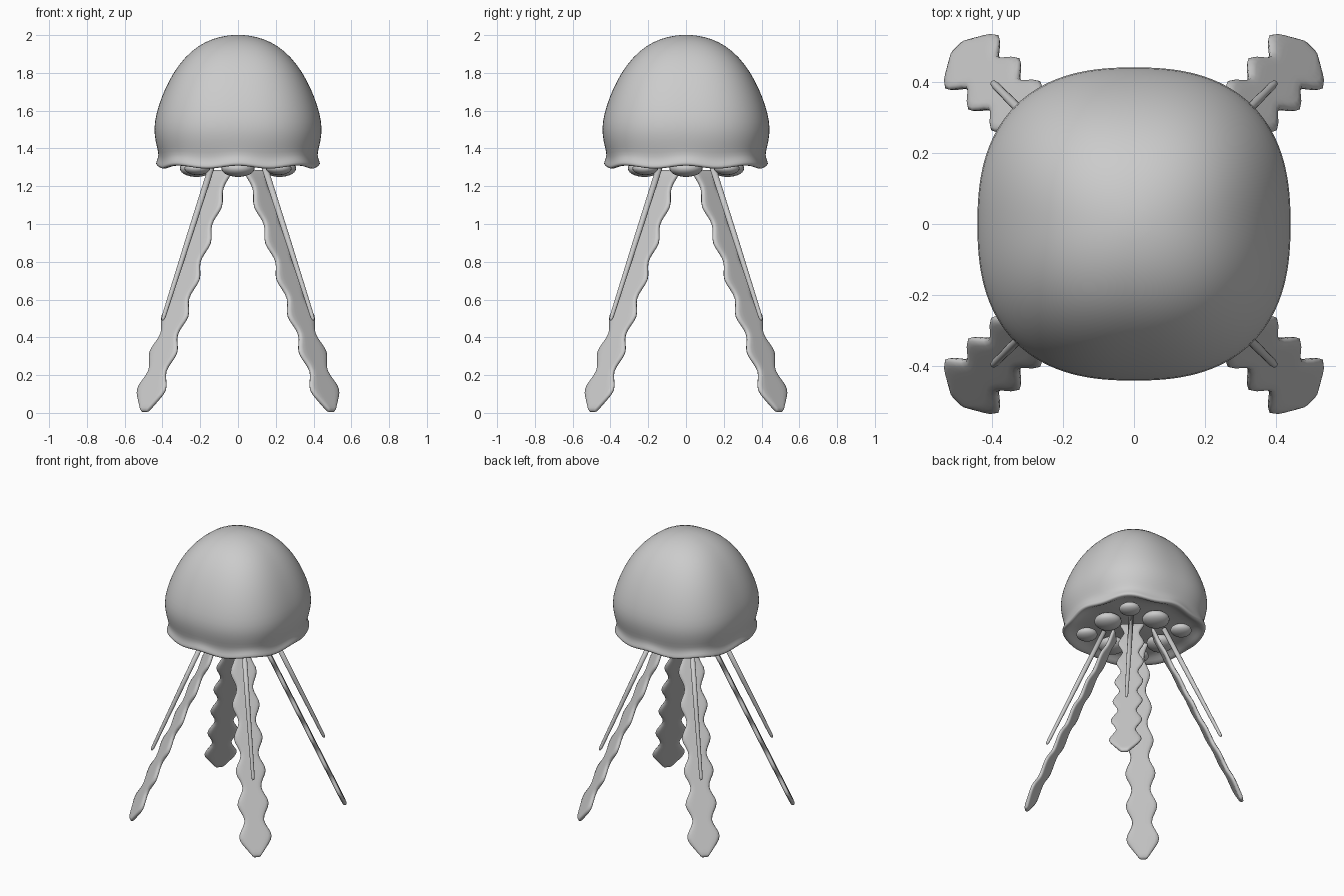
import bpy, bmesh, math
from mathutils import Vector

if "Cube" in bpy.data.objects:
    bpy.data.objects.remove(bpy.data.objects["Cube"])


def finish(name, bm, levels=0, solid=0):
    bmesh.ops.recalc_face_normals(bm, faces=bm.faces)
    me = bpy.data.meshes.new(name)
    bm.to_mesh(me)
    bm.free()
    for p in me.polygons:
        p.use_smooth = True
    ob = bpy.data.objects.new(name, me)
    bpy.context.collection.objects.link(ob)
    if solid:
        m = ob.modifiers.new("thickness", 'SOLIDIFY')
        m.thickness = solid
        m.offset = 0
    if levels:
        ob.modifiers.new("smooth", 'SUBSURF').levels = levels
        ob.modifiers["smooth"].render_levels = levels
    return ob


def bridge(bm, a, b):
    n = len(a)
    for i in range(n):
        bm.faces.new((a[i], a[(i + 1) % n], b[(i + 1) % n], b[i]))


# Bell: rounded-square rings, (radius, height, rim waviness)
profile = [(.06, 1.998, 0), (.13, 1.983, 0), (.21, 1.945, 0), (.28, 1.885, 0),
           (.34, 1.805, 0), (.385, 1.72, 0), (.42, 1.63, 0), (.443, 1.54, 0),
           (.443, 1.47, 0), (.428, 1.405, .2), (.415, 1.36, .6),
           (.424, 1.328, 1), (.432, 1.308, 1), (.415, 1.297, 1),
           (.385, 1.31, .8), (.35, 1.335, .3), (.25, 1.335, 0), (.1, 1.315, 0)]
SEG = 64
bm = bmesh.new()
rings = []
for r, z, w in profile:
    ring = []
    for i in range(SEG):
        a = 2 * math.pi * i / SEG
        c, s = math.cos(a), math.sin(a)
        n = 2.0 + .5 * min(1, r / .3)
        k = r / (abs(c) ** n + abs(s) ** n) ** (1 / n)
        wave = w * math.cos(8 * a)
        k += .006 * wave
        ring.append(bm.verts.new((k * c, k * s, z + .009 * wave)))
    rings.append(ring)
for a, b in zip(rings, rings[1:]):
    bridge(bm, a, b)
for ring, z in ((rings[0], 2.002), (rings[-1], 1.305)):
    tip = bm.verts.new((0, 0, z))
    for i in range(SEG):
        bm.faces.new((ring[i], ring[(i + 1) % SEG], tip))
finish("bell", bm, 1)

# Round pouches under the bell
for i in range(8):
    a = i * math.pi / 4
    r, size = (.22, .088) if i % 2 == 0 else (.305, .068)
    bm = bmesh.new()
    bmesh.ops.create_uvsphere(bm, u_segments=24, v_segments=14, radius=1)
    for v in bm.verts:
        v.co = Vector((r * math.cos(a) + v.co.x * size,
                       r * math.sin(a) + v.co.y * size,
                       1.295 + v.co.z * size * .52))
    finish(f"pouch_{i + 1}", bm)

WIDTHS = [.122, .092, .058, .085]   # bulge, slope, notch, slope
for i in range(4):
    a = math.pi / 4 + i * math.pi / 2
    out = Vector((math.cos(a), math.sin(a), 0))
    side = Vector((-math.sin(a), math.cos(a), 0))

    # Frilly ribbon arm
    stations = [(0.0, .022), (.035, .05), (.075, .085)]
    for k in range(25):
        z = .12 + k * .0485
        stations.append((z, WIDTHS[k % 4] * (1 - .25 * z / 1.3)))
    bm = bmesh.new()
    rows = []
    for z, w in stations:
        mid = out * (.702 - z * .452) + Vector((0, 0, z + .004))
        rows.append([bm.verts.new(mid + side * w * f) for f in (-1, -.5, 0, .5, 1)])
    for p, q in zip(rows, rows[1:]):
        for j in range(4):
            bm.faces.new((p[j], p[j + 1], q[j + 1], q[j]))
    finish(f"frilled_arm_{i + 1}", bm, 1, .028)

    # Thin tapered tentacle
    start = out * .195 + Vector((0, 0, 1.31))
    end = out * .565 + Vector((0, 0, .49))
    d = (end - start).normalized()
    up = d.cross(side)
    bm = bmesh.new()
    prev = None
    for t, r in ((0, .017), (.5, .015), (.97, .011), (.99, .009), (1, .004)):
        c = start.lerp(end, t)
        ring = [bm.verts.new(c + side * r * math.cos(j * math.pi / 6)
                             + up * r * math.sin(j * math.pi / 6)) for j in range(12)]
        if prev:
            bridge(bm, prev, ring)
        else:
            bm.faces.new(ring)
        prev = ring
    bm.faces.new(prev)
    finish(f"tentacle_{i + 1}", bm)
